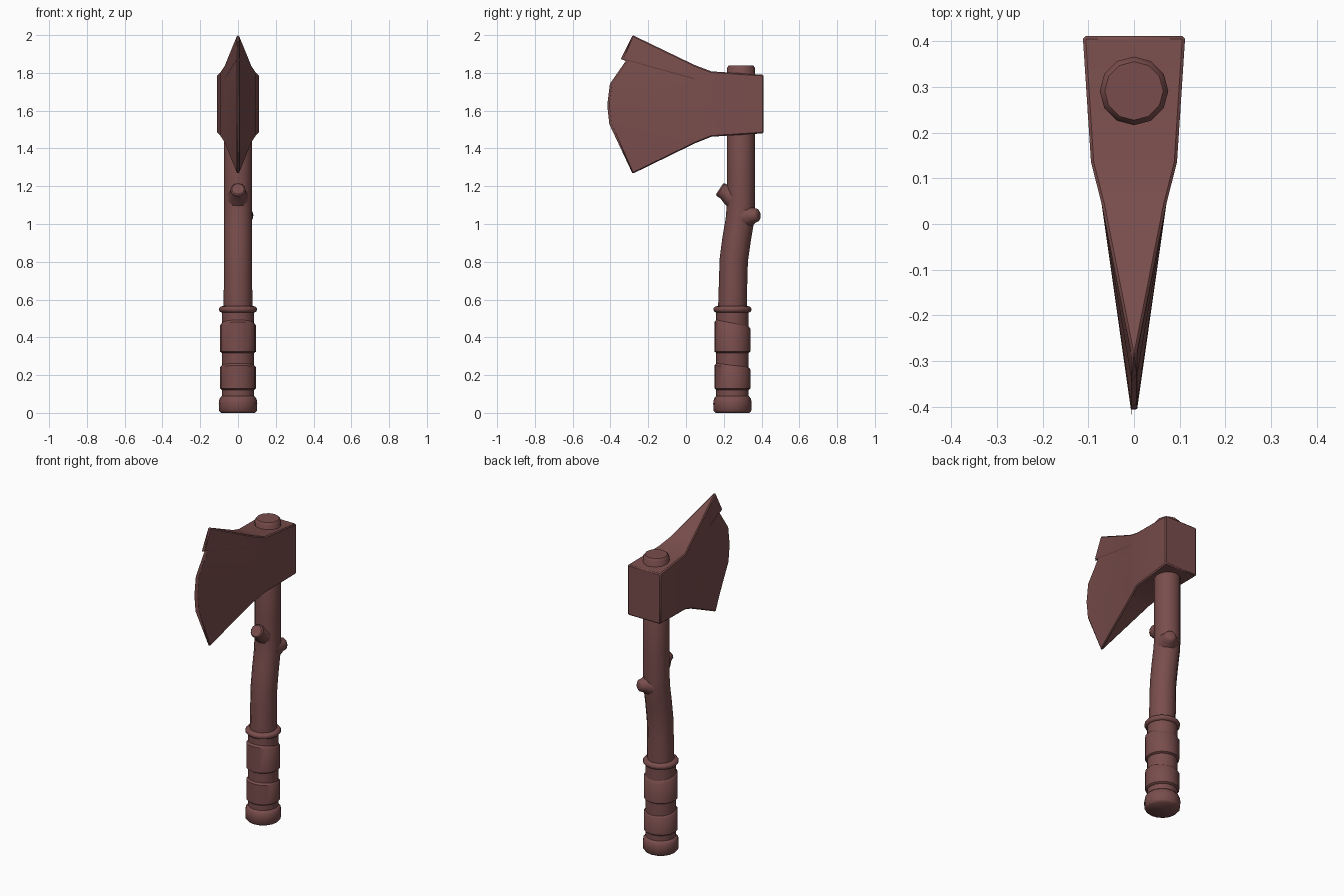
import bpy, bmesh, math
from mathutils import Vector

cube = bpy.data.objects.get("Cube")
if cube:
    bpy.data.objects.remove(cube, do_unlink=True)

# Single flat colour
mat = bpy.data.materials.new("reddish brown")
mat.use_nodes = True
COLOUR = (0.19, 0.075, 0.072, 1)
mat.diffuse_color = COLOUR
mat.node_tree.nodes["Principled BSDF"].inputs["Base Color"].default_value = COLOUR


def finish(bm, name, angle):
    bmesh.ops.recalc_face_normals(bm, faces=bm.faces)
    mesh = bpy.data.meshes.new(name)
    bm.to_mesh(mesh)
    bm.free()
    mesh.materials.append(mat)
    obj = bpy.data.objects.new(name, mesh)
    bpy.context.collection.objects.link(obj)
    bpy.ops.object.select_all(action="DESELECT")
    obj.select_set(True)
    bpy.context.view_layer.objects.active = obj
    bpy.ops.object.shade_smooth_by_angle(angle=math.radians(angle))
    return obj


def skin(bm, rings):
    """Bridge closed rings of points and cap both ends."""
    loops = [[bm.verts.new(p) for p in ring] for ring in rings]
    for a, b in zip(loops, loops[1:]):
        n = len(a)
        for i in range(n):
            j = (i + 1) % n
            bm.faces.new((a[i], a[j], b[j], b[i]))
    bm.faces.new(loops[0])
    bm.faces.new(loops[-1])


def turned(name, rows, sides=16, angle=40):
    """Round part from rows of (y centre, z, radius, tilt)."""
    bm = bmesh.new()
    rings = []
    for y, z, r, tilt in rows:
        angles = [2 * math.pi * i / sides for i in range(sides)]
        rings.append([(r * math.cos(t), y + r * math.sin(t), z + tilt * r * math.sin(t))
                      for t in angles])
    skin(bm, rings)
    return finish(bm, name, angle)


def stub(name, start, end, profile, sides=12):
    """Cut branch stub; profile is (fraction along, radius)."""
    a, b = Vector(start), Vector(end)
    turn = (b - a).to_track_quat("Z", "Y")
    bm = bmesh.new()
    rings = []
    for f, r in profile:
        rings.append([a.lerp(b, f) + turn @ Vector((r * math.cos(t), r * math.sin(t), 0))
                      for t in (2 * math.pi * i / sides for i in range(sides))])
    skin(bm, rings)
    return finish(bm, name, 40)


# Bent wooden shaft, ending above the head
turned("shaft", [(0.246, 0.08, 0.076, 0), (0.246, 0.56, 0.076, 0), (0.25, 0.72, 0.075, 0.03),
                 (0.253, 0.81, 0.075, -0.08), (0.268, 0.92, 0.075, -0.15),
                 (0.285, 1.02, 0.075, -0.12), (0.291, 1.10, 0.075, -0.04),
                 (0.291, 1.25, 0.075, 0), (0.291, 1.826, 0.075, 0),
                 (0.291, 1.84, 0.064, 0)], sides=12)

# Branch stubs
STUB = [(0, 0.06), (0.45, 0.05), (0.7, 0.04), (0.93, 0.04), (1, 0.033)]
stub("front_knot", (0, 0.27, 1.125), (0, 0.178, 1.186), STUB)
stub("back_knot", (0.015, 0.31, 1.04), (0.052, 0.378, 1.047),
     [(0, 0.068), (0.4, 0.056), (0.75, 0.04), (1, 0.034), (1.1, 0.022)])

# Grip with two wraps, collar ring and pommel
C = 0.246
turned("grip", [(C, 0.06, 0.086, 0), (C, 0.55, 0.086, 0)])
turned("upper_wrap", [(C, 0.318, 0.086, 0), (C, 0.325, 0.096, 0),
                      (C, 0.462, 0.096, -0.2), (C, 0.475, 0.086, -0.2)])
turned("lower_wrap", [(C, 0.122, 0.086, 0), (C, 0.13, 0.096, 0),
                      (C, 0.24, 0.096, -0.12), (C, 0.252, 0.086, -0.12)])
turned("collar_ring", [(C, 0.548 + 0.017 * math.sin(t), 0.084 + 0.017 * math.cos(t), 0)
                       for t in (math.radians(-90 + 30 * i) for i in range(7))], angle=60)
turned("pommel", [(C, 0.0, 0.09, 0), (C, 0.012, 0.1, 0), (C, 0.05, 0.102, 0),
                  (C, 0.075, 0.098, 0), (C, 0.09, 0.086, 0)], angle=60)

# Axe head: the cutting edge from top tip to bottom tip, as (y, z)
edge = [(-0.283, 2.0), (-0.337, 1.877), (-0.31, 1.865), (-0.397, 1.74),
        (-0.411, 1.63), (-0.4, 1.53), (-0.283, 1.266)]
# Straight sections of the head: y, top, bottom, half width
sections = [(0.411, 1.79, 1.48, 0.112), (0.135, 1.808, 1.462, 0.094),
            (0.045, 1.842, 1.426, 0.071)]
n = len(edge)
rings = []
for y, top, low, w in sections:
    heights = [top + (low - top) * (2.0 - z) / (2.0 - 1.266) for _, z in edge]
    rings.append([(w, y, z) for z in heights] + [(-w, y, z) for z in reversed(heights)])
EDGE = 0.006
rings.append([(EDGE, y, z) for y, z in edge] + [(-EDGE, y, z) for y, z in reversed(edge)])
bm = bmesh.new()
skin(bm, rings)
head = finish(bm, "axe_head", 20)
bevel = head.modifiers.new("worn edges", "BEVEL")
bevel.width = 0.007
bevel.segments = 1
bevel.limit_method = "ANGLE"
bevel.angle_limit = math.radians(60)
